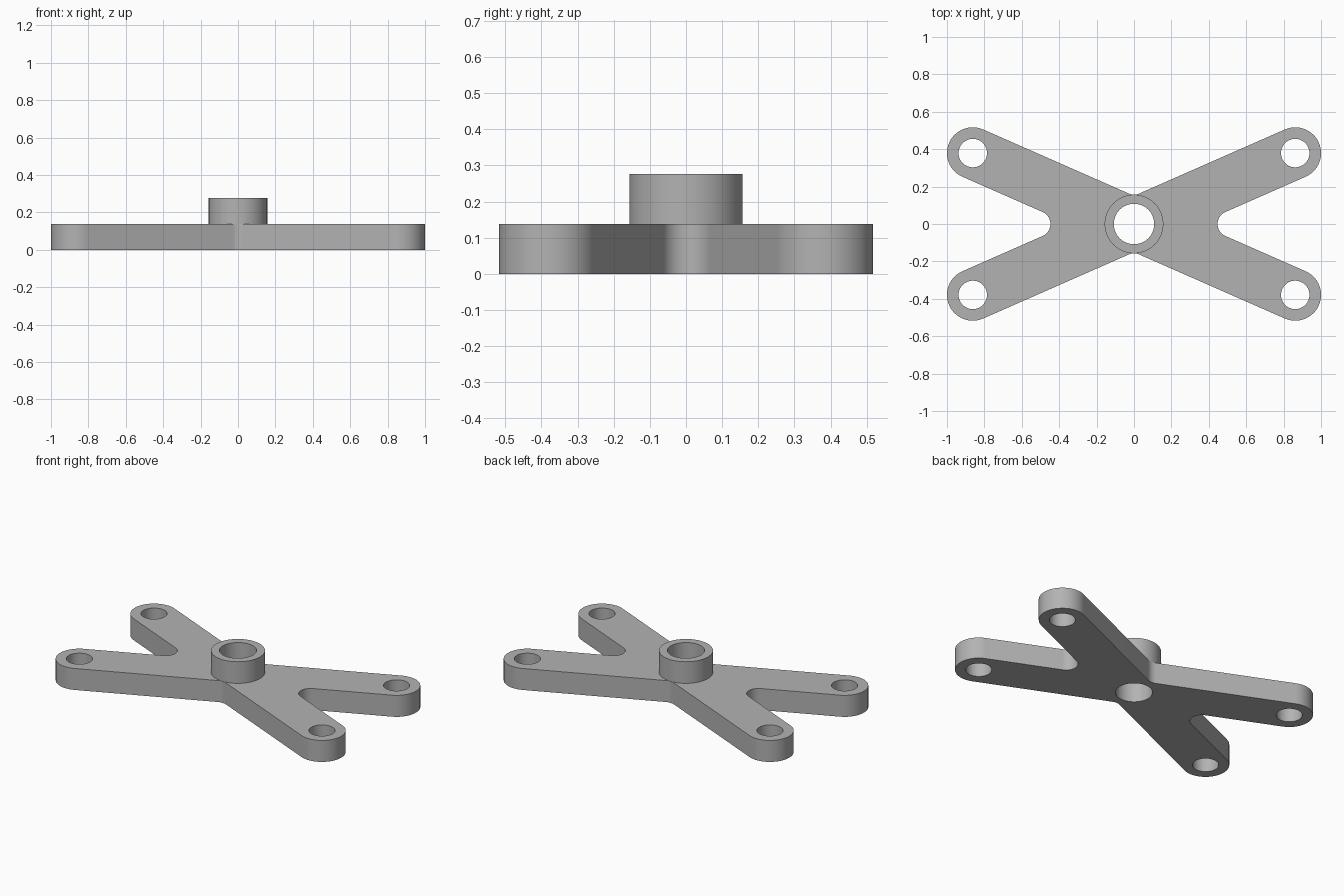
import bpy
import bmesh
from math import atan2, cos, sin, pi, radians
from mathutils import Vector

cube = bpy.data.objects.get("Cube")
if cube:
    bpy.data.objects.remove(cube, do_unlink=True)

TIP = Vector((0.862, 0.379))      # centre of an arm's rounded end
ARM_R, TIP_HOLE_R = 0.138, 0.076
HUB_R, BORE_R = 0.157, 0.108
PLATE_H, HUB_H = 0.138, 0.277
FILLET = 0.07
ANGLE = atan2(TIP.y, TIP.x)

grey = bpy.data.materials.new("plain_grey")
grey.use_nodes = True
colour = (0.45, 0.45, 0.45, 1)
grey.diffuse_color = colour
grey.node_tree.nodes["Principled BSDF"].inputs["Base Color"].default_value = colour


def arc(centre, radius, start, end, steps):
    return [Vector((centre[0] + radius * cos(start + (end - start) * i / steps),
                    centre[1] + radius * sin(start + (end - start) * i / steps)))
            for i in range(steps + 1)]


def circle(centre, radius, steps=64):
    return arc(centre, radius, 0, 2 * pi, steps)[:-1]


def extrude_loops(name, loops, bottom, top):
    """Fill closed outlines, leaving inner loops as holes, and extrude upwards."""
    curve = bpy.data.curves.new(name + "_profile", "CURVE")
    curve.dimensions = "2D"
    curve.fill_mode = "BOTH"
    curve.extrude = (top - bottom) / 2
    for loop in loops:
        spline = curve.splines.new("POLY")
        spline.points.add(len(loop) - 1)
        for point, co in zip(spline.points, loop):
            point.co = (co.x, co.y, 0, 1)
        spline.use_cyclic_u = True
    helper = bpy.data.objects.new(name + "_helper", curve)
    bpy.context.collection.objects.link(helper)
    bpy.context.view_layer.update()
    mesh = bpy.data.meshes.new_from_object(
        helper.evaluated_get(bpy.context.evaluated_depsgraph_get()))
    bpy.data.objects.remove(helper, do_unlink=True)

    # Weld caps to walls and lift onto the base height
    bm = bmesh.new()
    bm.from_mesh(mesh)
    bmesh.ops.remove_doubles(bm, verts=bm.verts, dist=1e-5)
    bmesh.ops.translate(bm, verts=bm.verts, vec=(0, 0, (top + bottom) / 2))
    bmesh.ops.recalc_face_normals(bm, faces=bm.faces)
    bm.to_mesh(mesh)
    bm.free()
    mesh.name = name
    mesh.materials.clear()
    mesh.materials.append(grey)
    obj = bpy.data.objects.new(name, mesh)
    bpy.context.collection.objects.link(obj)
    bpy.ops.object.select_all(action="DESELECT")
    obj.select_set(True)
    bpy.context.view_layer.objects.active = obj
    bpy.ops.object.shade_smooth_by_angle(angle=radians(30))
    return obj


# Half outline: side fillet, two rounded arm tips, end fillet between them
side_x = (ARM_R + FILLET) / sin(ANGLE)
end_y = (ARM_R + FILLET) / cos(ANGLE)
half = arc((side_x, 0), FILLET, pi / 2 + ANGLE, 3 * pi / 2 - ANGLE, 24)[::-1]
half = half[::-1][::-1]
half += arc(TIP, ARM_R, ANGLE - pi / 2, ANGLE + pi / 2, 32)
half += arc((0, end_y), FILLET, -pi / 2 + ANGLE, -pi / 2 - ANGLE, 12)
half += arc((-TIP.x, TIP.y), ARM_R, pi / 2 - ANGLE, 3 * pi / 2 - ANGLE, 32)
outline = half + [-p for p in half]     # the other half is turned 180 degrees

# Crossed arms, bored at each tip and at the centre
tip_holes = [circle((sx * TIP.x, sy * TIP.y), TIP_HOLE_R)
             for sx in (-1, 1) for sy in (-1, 1)]
extrude_loops("crossed_arms", [outline, circle((0, 0), BORE_R)] + tip_holes, 0, PLATE_H)

# Raised collar around the centre bore
extrude_loops("hub_collar", [circle((0, 0), HUB_R), circle((0, 0), BORE_R)], PLATE_H, HUB_H)
